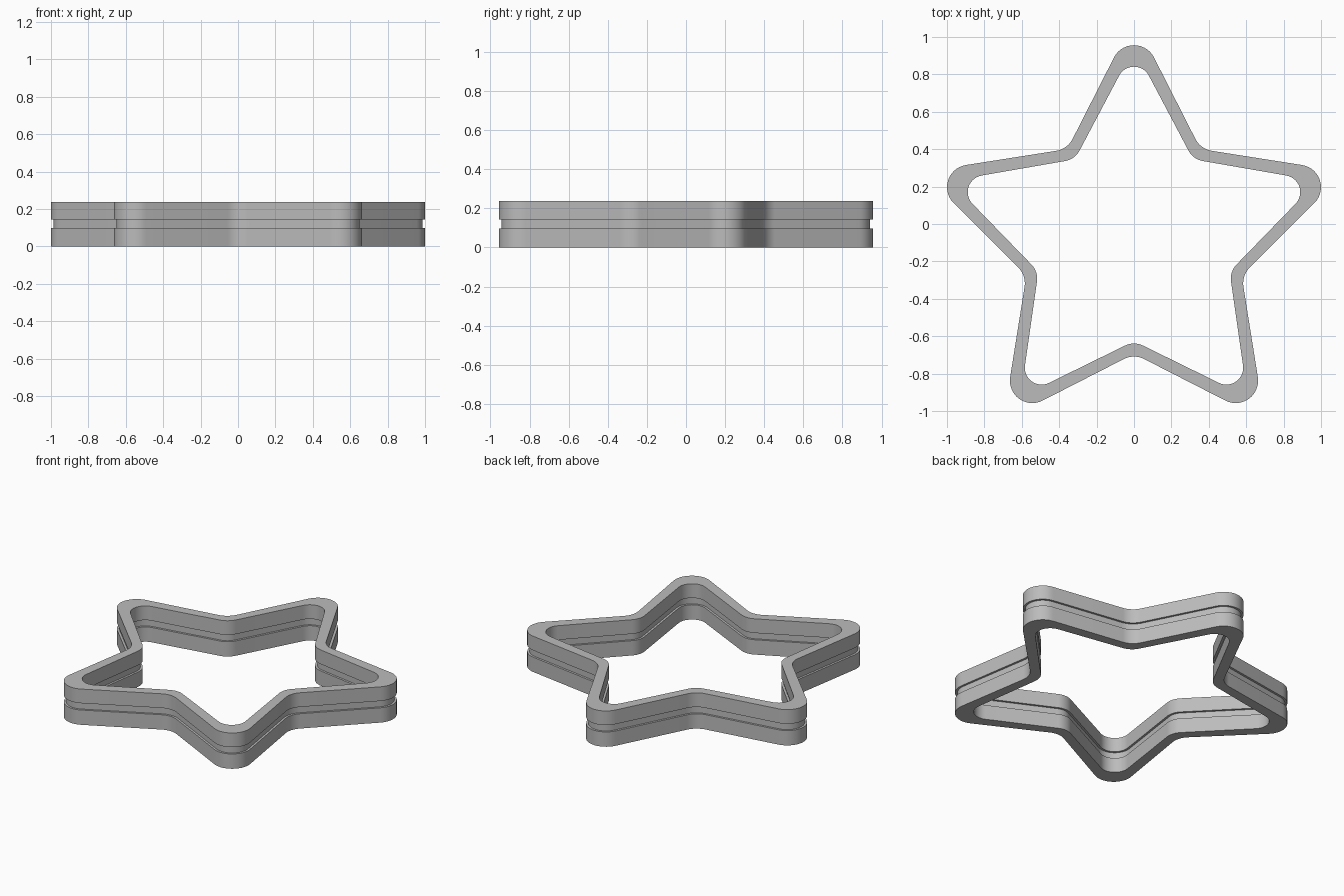
import bpy, bmesh, math
from mathutils import Vector

if "Cube" in bpy.data.objects:
    bpy.data.objects.remove(bpy.data.objects["Cube"])

CY = -0.089          # star centre, so the bounds are centred on y = 0
SEG = 14             # segments per rounded corner


def star_outline(tip_r, tip_round, valley_r, valley_round):
    """Five-point star from tip arcs and valley arcs joined by tangent lines."""
    tip = Vector((0, tip_r))
    a54 = math.radians(54)
    val = Vector((math.cos(a54), math.sin(a54))) * (valley_r + valley_round)
    d = val - tip
    edge = math.atan2(d.y, d.x) - math.asin((tip_round + valley_round) / d.length)
    n = edge + math.pi / 2                    # outward normal of the straight side
    unit = []
    for i in range(SEG + 1):                  # tip arc, left to right
        a = math.pi - n + (2 * n - math.pi) * i / SEG
        unit.append(tip + tip_round * Vector((math.cos(a), math.sin(a))))
    a0, a1 = n + math.pi, 2 * a54 - n + math.pi
    a1 = 2 * (a54 + math.pi) - a0
    for i in range(SEG + 1):                  # valley arc
        a = a0 + (a1 - a0) * i / SEG
        unit.append(val + valley_round * Vector((math.cos(a), math.sin(a))))
    pts = []
    for k in range(5):                        # repeat around the centre
        c, s = math.cos(-k * math.tau / 5), math.sin(-k * math.tau / 5)
        pts += [(p.x * c - p.y * s, p.x * s + p.y * c + CY) for p in unit]
    return pts


def outer(inset):
    return star_outline(0.925, 0.12 - inset, 0.62 - inset, 0.12 + inset)


def inner(inset):
    return star_outline(0.84, 0.09 + inset, 0.55 + inset, 0.11 - inset)


# Wall section: up the outside with its groove, then down the inside
G = 0.014
Z0, Z1, Z2, Z3 = 0.0, 0.098, 0.143, 0.237
section = [(outer(0), Z0), (outer(0), Z1), (outer(G), Z1), (outer(G), Z2),
           (outer(0), Z2), (outer(0), Z3),
           (inner(0), Z3), (inner(0), Z2), (inner(G), Z2), (inner(G), Z1),
           (inner(0), Z1), (inner(0), Z0)]

bm = bmesh.new()
rings = [[bm.verts.new((x, y, z)) for x, y in pts] for pts, z in section]
count = len(rings[0])
for r, ring in enumerate(rings):
    nxt = rings[(r + 1) % len(rings)]
    for i in range(count):
        j = (i + 1) % count
        bm.faces.new((ring[i], ring[j], nxt[j], nxt[i]))
bmesh.ops.recalc_face_normals(bm, faces=bm.faces)
mesh = bpy.data.meshes.new("star_ring")
bm.to_mesh(mesh)
bm.free()

# Plain grey star ring
grey = bpy.data.materials.new("grey")
grey.diffuse_color = (0.5, 0.5, 0.5, 1)
grey.use_nodes = True
grey.node_tree.nodes["Principled BSDF"].inputs["Base Color"].default_value = grey.diffuse_color
mesh.materials.append(grey)
ring_obj = bpy.data.objects.new("star_ring", mesh)
bpy.context.collection.objects.link(ring_obj)
bpy.context.view_layer.objects.active = ring_obj
ring_obj.select_set(True)
bpy.ops.object.shade_smooth_by_angle(angle=math.radians(30))
